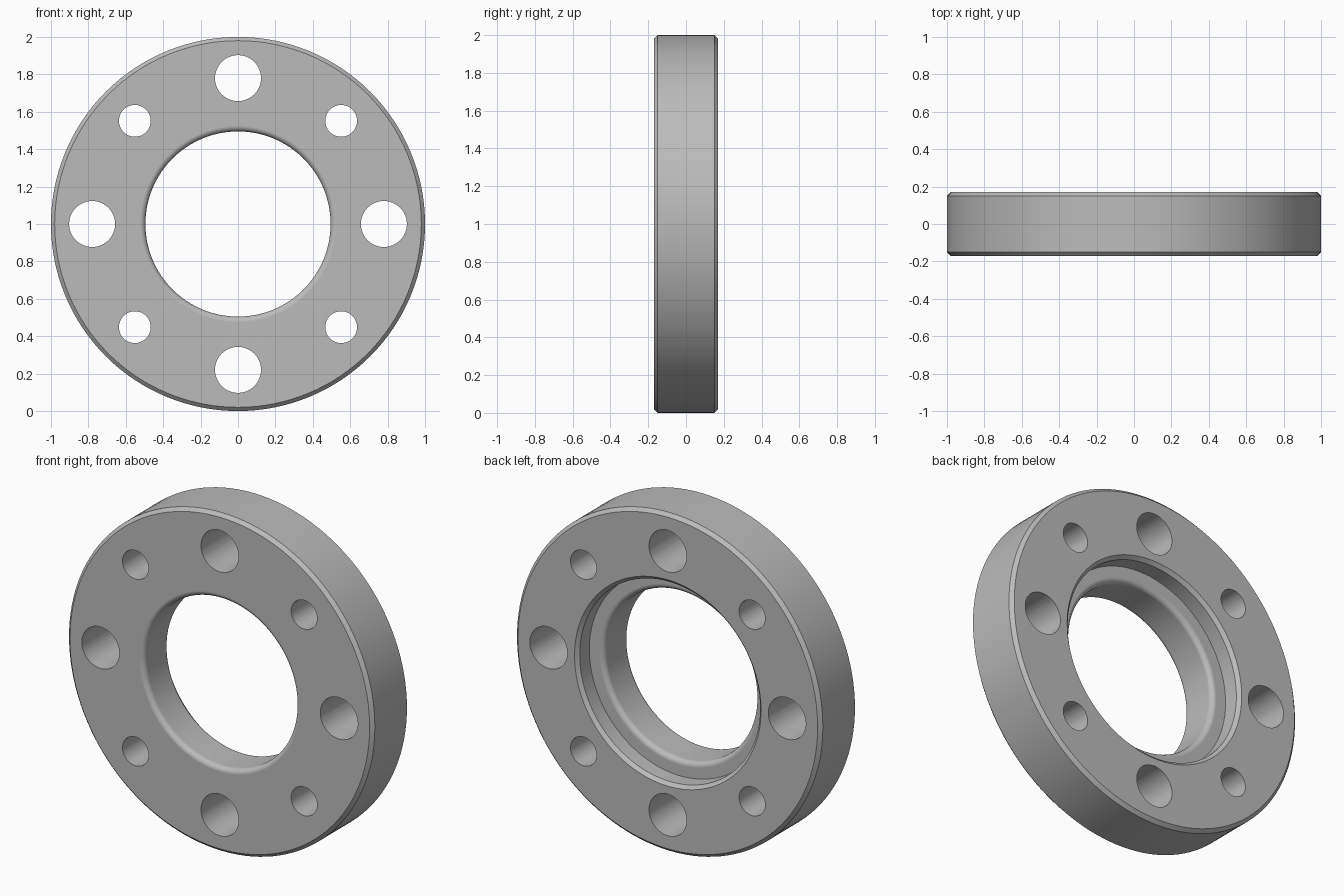
import bpy, bmesh
from math import sin, cos, pi, radians
from mathutils import Matrix, Vector

cube = bpy.data.objects.get("Cube")
if cube:
    bpy.data.objects.remove(cube, do_unlink=True)

OUTER, HALF, BEVEL = 1.0, 0.17, 0.02      # disc radius, half thickness, chamfer
BORE, FILLET = 0.495, 0.03                # centre hole and its rounding
RECESS, DEPTH = 0.59, 0.11                # stepped recess in the back
BOLT_CIRCLE = 0.78
CENTRE = Vector((0, 0, 1))

steel = bpy.data.materials.new("grey_steel")
steel.use_nodes = True
grey = (0.5, 0.5, 0.5, 1)
steel.diffuse_color = grey
steel.node_tree.nodes["Principled BSDF"].inputs["Base Color"].default_value = grey


def arc(y, start, end, steps=8):
    """Rounded bore corner as (radius, y) points."""
    turns = [radians(start + (end - start) * i / steps) for i in range(steps + 1)]
    return [(BORE + FILLET + FILLET * cos(a), y + FILLET * sin(a)) for a in turns]


def make_object(name, bm):
    bmesh.ops.recalc_face_normals(bm, faces=bm.faces)
    mesh = bpy.data.meshes.new(name)
    bm.to_mesh(mesh)
    bm.free()
    obj = bpy.data.objects.new(name, mesh)
    bpy.context.collection.objects.link(obj)
    mesh.materials.append(steel)
    return obj


# Flange ring: closed cross-section turned about the y axis
profile = [(OUTER - BEVEL, -HALF), (OUTER, BEVEL - HALF),
           (OUTER, HALF - BEVEL), (OUTER - BEVEL, HALF),
           (RECESS + BEVEL, HALF), (RECESS, HALF - BEVEL),
           (RECESS, HALF - DEPTH)]
profile += arc(HALF - DEPTH - FILLET, 90, 180)
profile += arc(FILLET - HALF, 180, 270)

bm = bmesh.new()
verts = [bm.verts.new((r, y, CENTRE.z)) for r, y in profile]
edges = [bm.edges.new((v, verts[i - 1])) for i, v in enumerate(verts)]
bmesh.ops.spin(bm, geom=verts + edges, cent=CENTRE, axis=(0, 1, 0),
               angle=2 * pi, steps=128, use_merge=True)
bmesh.ops.remove_doubles(bm, verts=bm.verts, dist=0.0001)
ring = make_object("flange_ring", bm)

# Bolt holes: alternating large and small round cutters
bm = bmesh.new()
for i in range(8):
    a = i * pi / 4
    radius = 0.085 if i % 2 else 0.123
    spot = CENTRE + BOLT_CIRCLE * Vector((cos(a), 0, sin(a)))
    bmesh.ops.create_cone(bm, cap_ends=True, segments=48, radius1=radius,
                          radius2=radius, depth=1,
                          matrix=Matrix.Translation(spot) @ Matrix.Rotation(pi / 2, 4, 'X'))
cutter = make_object("bolt_hole_cutter", bm)
cutter.hide_render = True

bpy.ops.object.select_all(action='DESELECT')
ring.select_set(True)
bpy.context.view_layer.objects.active = ring
cut = ring.modifiers.new("bolt_holes", 'BOOLEAN')
cut.operation = 'DIFFERENCE'
cut.solver = 'EXACT'
cut.object = cutter
bpy.ops.object.modifier_apply(modifier=cut.name)
bpy.data.objects.remove(cutter, do_unlink=True)

# Smooth curved walls, crisp chamfers
bpy.ops.object.shade_smooth_by_angle(angle=radians(30))
weighted = ring.modifiers.new("clean_shading", 'WEIGHTED_NORMAL')
weighted.keep_sharp = True
